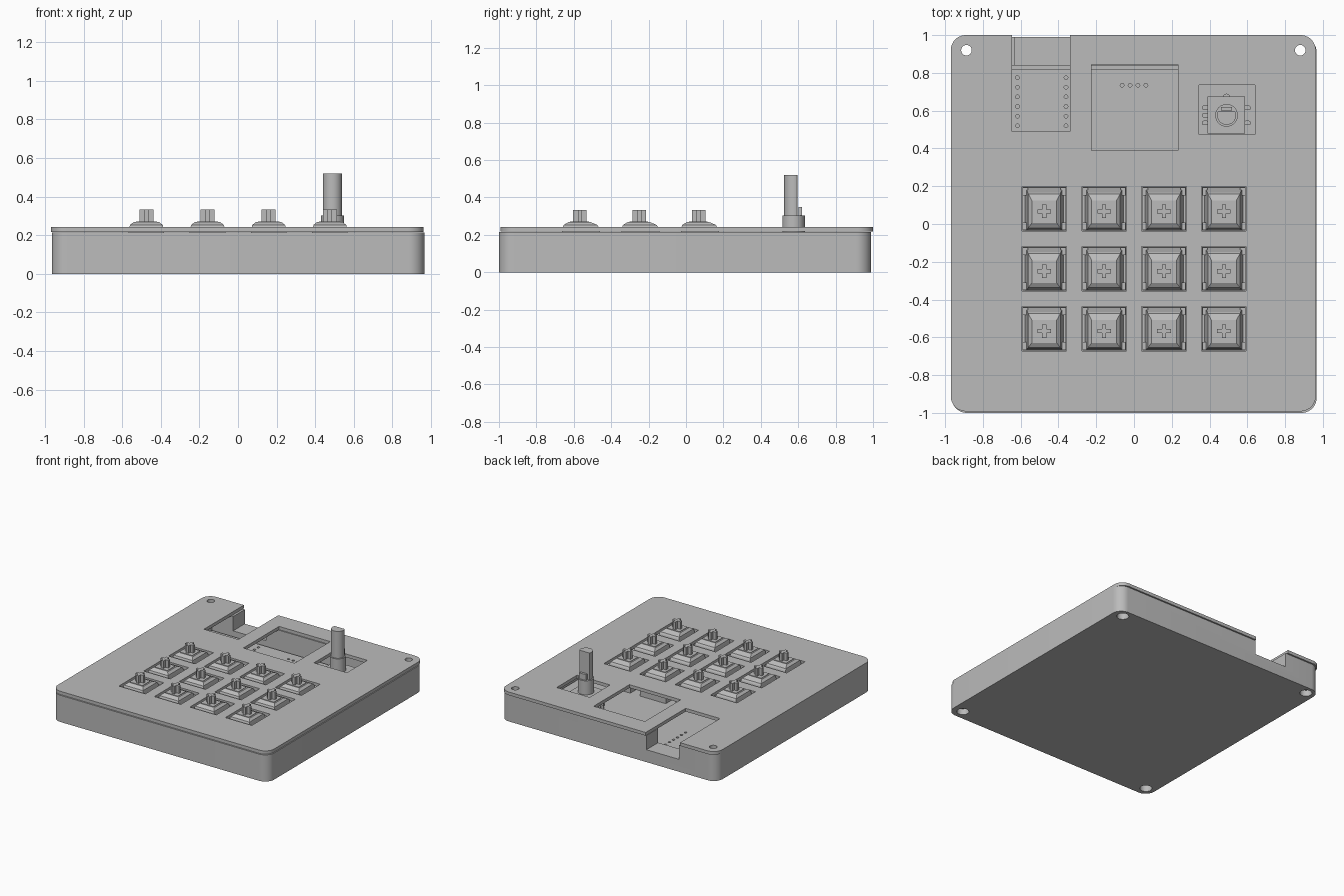
import bpy, bmesh, math
from mathutils import Vector

cube = bpy.data.objects.get("Cube")
if cube:
    bpy.data.objects.remove(cube, do_unlink=True)

grey = bpy.data.materials.new("plain_grey")
grey.use_nodes = True
GREY = (0.5, 0.5, 0.5, 1)
grey.diffuse_color = GREY
grey.node_tree.nodes["Principled BSDF"].inputs["Base Color"].default_value = GREY


def finish(name, bm):
    bmesh.ops.recalc_face_normals(bm, faces=bm.faces)
    mesh = bpy.data.meshes.new(name)
    bm.to_mesh(mesh)
    bm.free()
    mesh.materials.append(grey)
    ob = bpy.data.objects.new(name, mesh)
    bpy.context.collection.objects.link(ob)
    return ob


def loft(bm, rings):
    """Skin a list of (points, z) rings and cap both ends."""
    loops = [[bm.verts.new((x, y, z)) for x, y in pts] for pts, z in rings]
    n = len(loops[0])
    for a, b in zip(loops, loops[1:]):
        for i in range(n):
            j = (i + 1) % n
            bm.faces.new((a[i], a[j], b[j], b[i]))
    bm.faces.new(loops[0][::-1])
    bm.faces.new(loops[-1])


def rect(x0, x1, y0, y1):
    return [(x0, y0), (x1, y0), (x1, y1), (x0, y1)]


def round_rect(x0, x1, y0, y1, r, seg=10):
    pts = []
    corners = [(x1 - r, y1 - r), (x0 + r, y1 - r), (x0 + r, y0 + r), (x1 - r, y0 + r)]
    for k, (cx, cy) in enumerate(corners):
        for i in range(seg + 1):
            a = math.pi / 2 * (k + i / seg)
            pts.append((cx + r * math.cos(a), cy + r * math.sin(a)))
    return pts


def circle(x, y, r, n=24, flat=None):
    """Circle outline; flat limits how far it reaches towards the back."""
    pts = []
    for i in range(n):
        a = 2 * math.pi * i / n
        dy = r * math.sin(a)
        pts.append((x + r * math.cos(a), y + (dy if flat is None else min(dy, flat))))
    return pts


def prism(name, pts, z0, z1):
    bm = bmesh.new()
    loft(bm, [(pts, z0), (pts, z1)])
    return finish(name, bm)


def cut(ob, pts, z0, z1):
    cutter = prism("cutter", pts, z0, z1)
    cutter.hide_render = True
    mod = ob.modifiers.new("cut", "BOOLEAN")
    mod.operation, mod.solver, mod.object = "DIFFERENCE", "EXACT", cutter
    bpy.context.view_layer.objects.active = ob
    bpy.ops.object.modifier_apply(modifier=mod.name)
    bpy.data.objects.remove(cutter, do_unlink=True)


def smooth(ob):
    bpy.ops.object.select_all(action="DESELECT")
    ob.select_set(True)
    bpy.context.view_layer.objects.active = ob
    bpy.ops.object.shade_smooth_by_angle(angle=math.radians(30))


PLATE_Z, TOP, BOARD = 0.217, 0.243, 0.065
COLUMNS = [-0.475, -0.158, 0.159, 0.476]
ROWS = [0.08, -0.237, -0.554]

# Case: hollow tray with corner screw holes and a cable notch in the back wall
case = prism("case", round_rect(-0.965, 0.967, -1, 0.99, 0.08), 0, PLATE_Z - 0.002)
cut(case, rect(-0.82, 0.82, -0.84, 0.84), 0.04, 0.4)
cut(case, rect(-0.632, -0.34, 0.8, 1.1), 0.1, 0.4)
for sx in (-0.887, 0.88):
    for sy in (-0.92, 0.92):
        cut(case, circle(sx, sy, 0.028), -0.1, 0.4)
        cut(case, circle(sx, sy, 0.045), -0.1, 0.05)
smooth(case)

# Top plate with openings for the controller, screen, dial and switches
plate = prism("top_plate", round_rect(-0.97, 0.962, -0.992, 1, 0.08), PLATE_Z, TOP)
openings = [(-0.647, -0.34, 0.49, 1.1), (-0.225, 0.232, 0.39, 0.845),
            (0.345, 0.64, 0.475, 0.735)]
openings += [(x - 0.118, x + 0.118, y - 0.118, y + 0.118) for x in COLUMNS for y in ROWS]
for o in openings:
    cut(plate, rect(*o), 0, 0.5)
for sx in (-0.887, 0.88):
    cut(plate, circle(sx, 0.92, 0.028), 0, 0.5)
smooth(plate)

# Circuit board with rows of pin holes
board = prism("circuit_board", rect(-0.81, 0.81, -0.83, 0.82), 0.045, BOARD)
pins = [(x, 0.52 + 0.051 * i) for x in (-0.617, -0.36) for i in range(6)]
pins += [(-0.063 + 0.042 * i, 0.735) for i in range(4)]
for px, py in pins:
    cut(board, circle(px, py, 0.01, 12), 0, 0.2)


# One key switch: lower housing, tapered upper housing, corner clips, cross stem
def key_switch(name, x, y):
    bm = bmesh.new()

    def block(hx, y0, y1, z):
        return rect(x - hx, x + hx, y + y0, y + y1), z

    loft(bm, [block(0.115, -0.115, 0.115, BOARD), block(0.115, -0.115, 0.115, 0.165)])
    loft(bm, [block(0.102, -0.114, 0.112, 0.165), block(0.088, -0.105, 0.088, 0.24),
              block(0.085, -0.1, 0.08, 0.253), block(0.066, -0.075, 0.045, 0.268)])
    for sx in (-1, 1):
        for sy in (-1, 1):
            cx, cy = x + sx * 0.1, y + sy * 0.092
            pts = rect(cx - 0.014, cx + 0.014, cy - 0.02, cy + 0.02)
            loft(bm, [(pts, 0.165), (pts, 0.205)])
    loft(bm, [block(0.055, -0.065, 0.035, 0.265), block(0.055, -0.065, 0.035, 0.272)])
    # Cross outline made by walking one arm around four quarter turns
    long, half, cross = 0.036, 0.011, []
    for k in range(4):
        c, s = (1, 0, -1, 0)[k], (0, 1, 0, -1)[k]
        for px, py in ((long, -half), (long, half), (half, half)):
            cross.append((x + px * c - py * s, y - 0.013 + px * s + py * c))
    loft(bm, [(cross, 0.27), (cross, 0.333)])
    return finish(name, bm)


for r, row_y in enumerate(ROWS):
    for c, col_x in enumerate(COLUMNS):
        key_switch(f"key_switch_row{r + 1}_column{c + 1}", col_x, row_y)

# Rotary dial: body, collar, shaft with a flat side, stop tab and solder pins
DX, DY = 0.49, 0.575
prism("dial_body", rect(0.39, 0.587, 0.48, 0.675), BOARD, 0.19)
smooth(prism("dial_collar", circle(DX, DY, 0.06, 32), 0.19, 0.303))
smooth(prism("dial_shaft", circle(DX, DY, 0.05, 32, 0.022), 0.303, 0.52))
prism("dial_stop_tab", rect(DX - 0.03, DX + 0.03, DY + 0.026, DY + 0.045), 0.303, 0.35)
prism("dial_locating_peg", circle(DX, 0.67, 0.02, 16), BOARD, 0.18)
for n, (px, py) in enumerate([(0.378, 0.535), (0.378, 0.575), (0.378, 0.615),
                              (0.6, 0.535), (0.6, 0.615)]):
    prism(f"dial_pin_{n + 1}", round_rect(px - 0.018, px + 0.018, py - 0.012, py + 0.012,
                                          0.01, 3), BOARD, 0.1)
